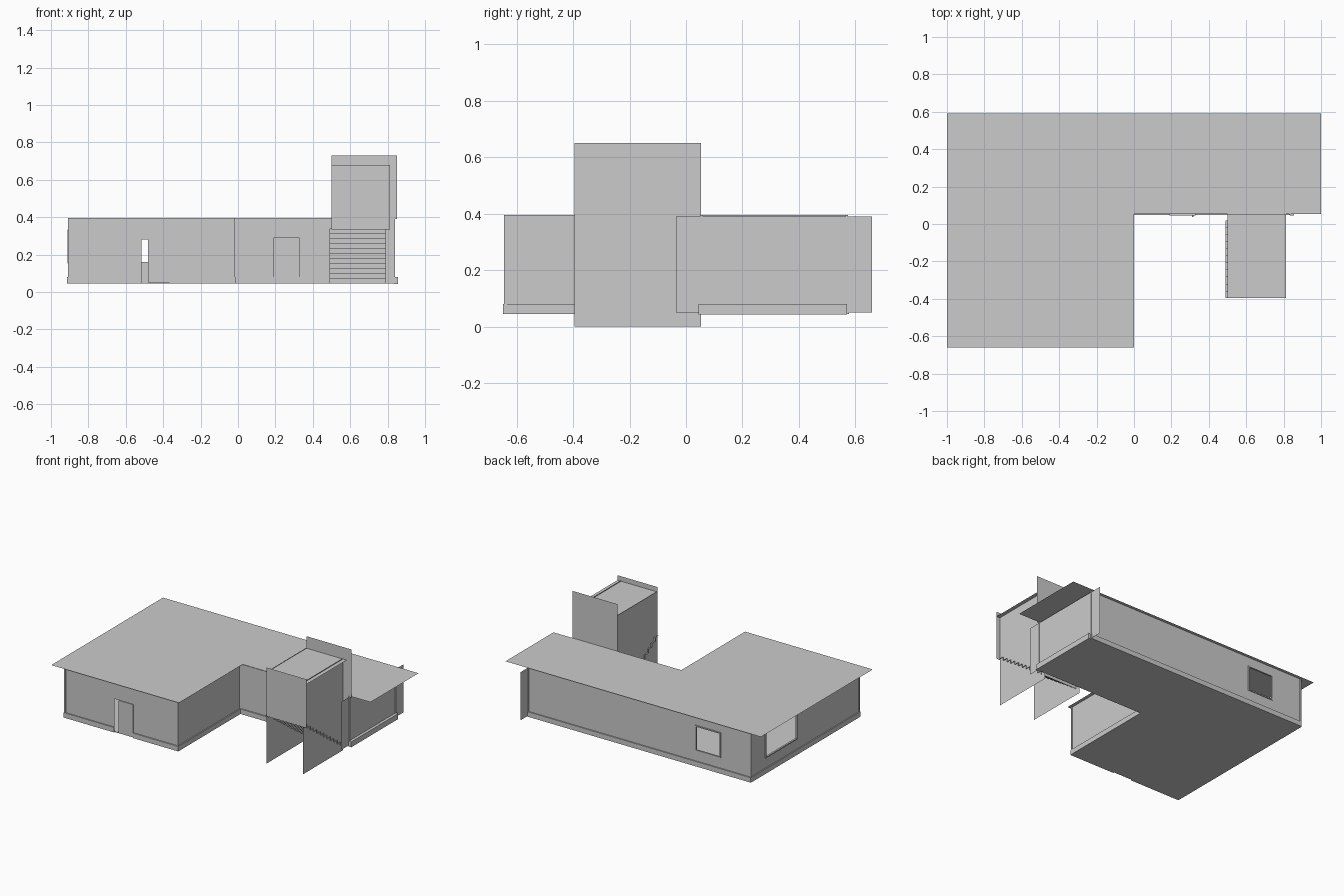
import bpy

if "Cube" in bpy.data.objects:
    bpy.data.objects.remove(bpy.data.objects["Cube"])

Z0, Z1, ROOF = 0.045, 0.395, 0.397


def mesh(name, verts, faces):
    me = bpy.data.meshes.new(name)
    me.from_pydata(verts, [], faces)
    ob = bpy.data.objects.new(name, me)
    bpy.context.collection.objects.link(ob)
    return ob


def slab(name, pts, z):
    return mesh(name, [(x, y, z) for x, y in pts], [list(range(len(pts)))])


def box(name, x0, x1, y0, y1, z0, z1):
    v = [(x, y, z) for z in (z0, z1) for x, y in ((x0, y0), (x1, y0), (x1, y1), (x0, y1))]
    f = [(3, 2, 1, 0), (4, 5, 6, 7)] + [(i, (i + 1) % 4, (i + 1) % 4 + 4, i + 4) for i in range(4)]
    return mesh(name, v, f)


def wall(name, a, b, z0, z1, hole=None):
    """Upright sheet from a to b; hole = (start, end, bottom, top), start/end as distance along it."""
    dx, dy = b[0] - a[0], b[1] - a[1]
    length = (dx * dx + dy * dy) ** 0.5
    us, zs = [0, length], [z0, z1]
    if hole:
        us, zs = [0, hole[0], hole[1], length], [z0, hole[2], hole[3], z1]
    v = [(a[0] + dx * u / length, a[1] + dy * u / length, z) for z in zs for u in us]
    n = len(us)
    f = [(j * n + i, j * n + i + 1, (j + 1) * n + i + 1, (j + 1) * n + i)
         for j in range(len(zs) - 1) for i in range(n - 1) if not (hole and i == j == 1)]
    return mesh(name, v, f)


def frame(name, axis, pos, u0, u1, z0, z1, t=0.008, d=0.006):
    """Four thin bars around an opening in a wall lying along the given axis."""
    bars = [(u0 - t, u0, z0 - t, z1 + t), (u1, u1 + t, z0 - t, z1 + t),
            (u0, u1, z0 - t, z0), (u0, u1, z1, z1 + t)]
    for i, (p, q, r, s) in enumerate(bars):
        if axis == 'x':
            box(f"{name}_{i}", p, q, pos - d, pos + d, r, s)
        else:
            box(f"{name}_{i}", pos - d, pos + d, p, q, r, s)


# Main roof and floor, L-shaped sheets
slab("roof", [(-1, -.66), (0, -.66), (0, .053), (1, .053), (1, .59), (-1, .59)], ROOF)
plan = [(-.905, -.64), (-.022, -.64), (-.022, .055), (.835, .055), (.835, .57), (-.905, .57)]
slab("floor", plan, Z0)

# Outer walls with openings
wall("front_wall", plan[0], plan[1], Z0, Z1, (.388, .535, Z0 + .004, .28))
wall("courtyard_side_wall", plan[1], plan[2], Z0, Z1)
wall("courtyard_back_wall", plan[2], plan[3], Z0, Z1)
wall("right_wall", (.835, -.035), (.835, .66), .05, .39)
wall("back_wall", plan[4], plan[5], Z0, Z1, (1.315, 1.5, .16, .325))
wall("left_wall", plan[5], plan[0], Z0, Z1, (.17, .51, .16, .325))

# Window frames
frame("back_window_frame", 'x', .57, -.665, -.48, .16, .325)
frame("left_window_frame", 'y', -.905, .06, .40, .16, .325)

# Skirting boards and corner posts
t, h = .008, .08
box("front_skirting_left", -.905, -.517, -.64 - t, -.64, Z0, h)
box("front_skirting_right", -.37, -.015, -.64 - t, -.64, Z0, h)
box("courtyard_side_skirting", -.022, -.022 + t, -.64, .055, Z0, h)
box("courtyard_skirting_left", -.022, .19, .055 - t, .055, Z0, h)
box("courtyard_skirting_right", .33, .84, .055 - t, .055, Z0, h)
box("right_skirting", .835, .855, .045, .57, .042, h)
box("back_skirting", -.91, .84, .57, .57 + t, Z0, h)
box("left_skirting", -.905 - t, -.905, -.645, .575, Z0, h)
for i, (x, y) in enumerate(plan):
    box(f"corner_post_{i}", x - .005, x + .005, y - .005, y + .005, Z0, Z1)

# Doors
box("front_door", -.47, -.37, -.646, -.640, .05, .28)
box("front_door_mullion", -.482, -.47, -.646, -.636, .05, .28)
box("courtyard_door", .19, .33, .046, .055, Z0, .29)
box("courtyard_door_knob", .311, .319, .038, .046, .076, .084)

# Stair tower: sheets for sides, front, back and roof
for name, x in (("left", .50), ("right", .785)):
    wall(f"tower_{name}_wall", (x, -.395), (x, .053), 0, .65)
wall("tower_front_wall", (.50, -.395), (.813, -.395), .335, .68)
wall("tower_back_wall", (.50, .053), (.85, .053), .39, .73)
slab("tower_roof", [(.50, -.395), (.813, -.395), (.813, .053), (.50, .053)], .645)

# Staircase: zigzag sheet climbing towards the front
n, rise, run = 11, .295 / 11, .415 / 11
path = []
for i in range(n):
    y = .02 - i * run
    path += [(y, Z0 + i * rise), (y, Z0 + (i + 1) * rise)]
path.append((-.395, Z0 + n * rise))
verts = [(x, y, z) for y, z in path for x in (.49, .79)]
mesh("stairs", verts, [(2 * i, 2 * i + 1, 2 * i + 3, 2 * i + 2) for i in range(len(path) - 1)])
